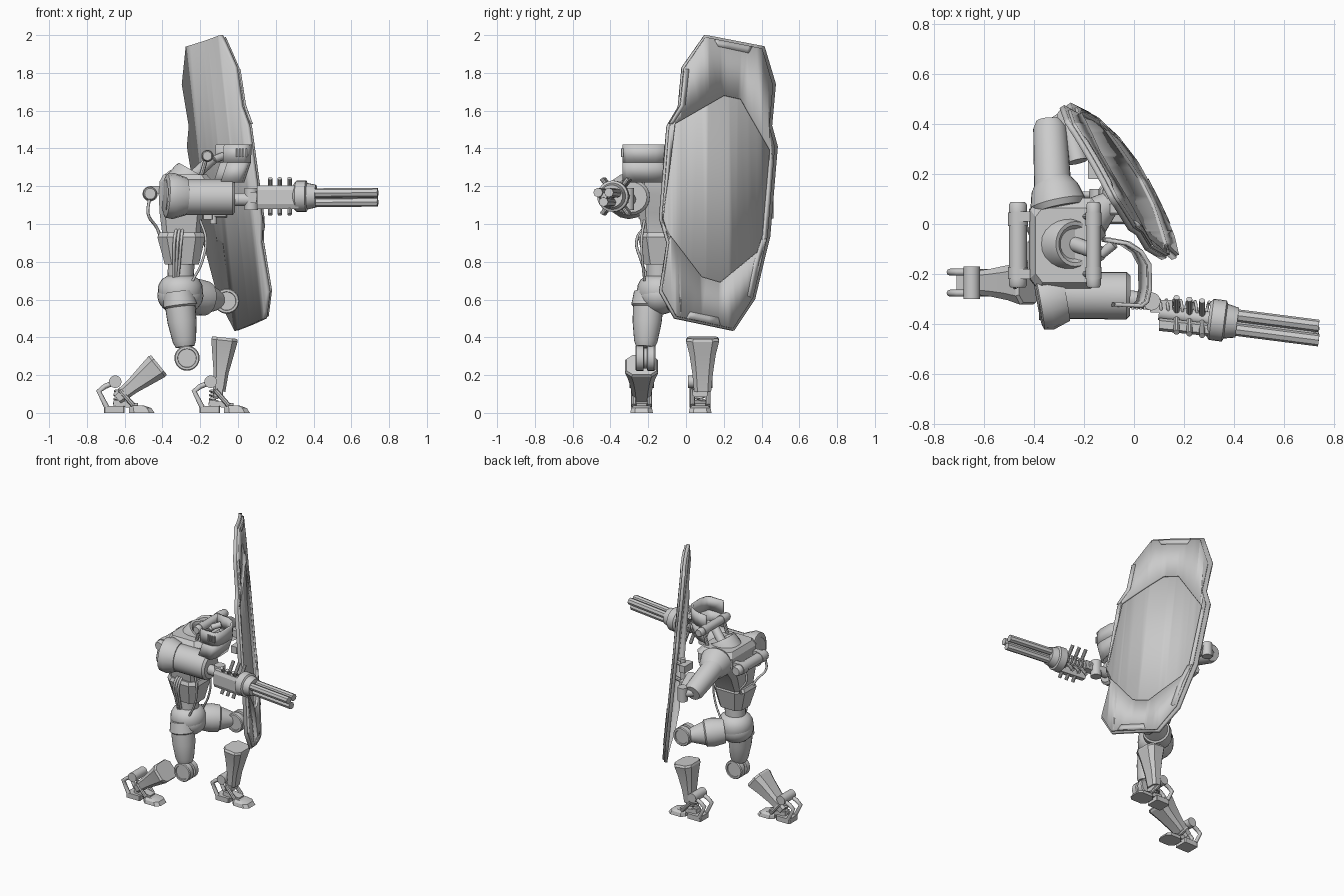
import bpy, bmesh, math
from mathutils import Vector, Matrix

if "Cube" in bpy.data.objects:
    bpy.data.objects.remove(bpy.data.objects["Cube"])

grey = bpy.data.materials.new("plain grey")
grey.use_nodes = True
COLOUR = (0.6, 0.6, 0.6, 1)
grey.diffuse_color = COLOUR
grey.node_tree.nodes["Principled BSDF"].inputs["Base Color"].default_value = COLOUR


def finish(name, bm, angle=35):
    bmesh.ops.recalc_face_normals(bm, faces=bm.faces)
    me = bpy.data.meshes.new(name)
    bm.to_mesh(me)
    bm.free()
    me.materials.append(grey)
    ob = bpy.data.objects.new(name, me)
    bpy.context.collection.objects.link(ob)
    bpy.ops.object.select_all(action="DESELECT")
    ob.select_set(True)
    bpy.context.view_layer.objects.active = ob
    bpy.ops.object.shade_smooth_by_angle(angle=math.radians(angle))
    return ob


def skin(bm, rings):
    n = len(rings[0])
    for lo, hi in zip(rings, rings[1:]):
        for k in range(n):
            bm.faces.new((lo[k], lo[(k + 1) % n], hi[(k + 1) % n], hi[k]))
    bm.faces.new(rings[0])
    bm.faces.new(rings[-1])


def turned(name, a, b, profile, n=24):
    """Round part along a-b; profile holds (fraction, radius)."""
    a, b = Vector(a), Vector(b)
    rot = (b - a).to_track_quat("Z", "Y")
    bm = bmesh.new()
    skin(bm, [[bm.verts.new(a.lerp(b, t) + rot @ Vector(
        (r * math.cos(k * math.tau / n), r * math.sin(k * math.tau / n), 0))) for k in range(n)] for t, r in profile])
    return finish(name, bm)


def rod(name, a, b, r1, r2=None, n=20):
    return turned(name, a, b, [(0, r1), (1, r1 if r2 is None else r2)], n)


def loft(name, rings, origin=(0, 0, 0), tilt=0, cut=0.6):
    """Chamfered-box rings (x, y, z, half x, half y)."""
    bm = bmesh.new()
    shape = [(1, -cut), (1, cut), (cut, 1), (-cut, 1), (-1, cut), (-1, -cut), (-cut, -1), (cut, -1)]
    skin(bm, [[bm.verts.new((x + hx * u, y + hy * v, z)) for u, v in shape] for x, y, z, hx, hy in rings])
    bm.transform(Matrix.Translation(origin) @ Matrix.Rotation(math.radians(tilt), 4, "Y"))
    return finish(name, bm, 20)


def box(name, c, size, tilt=0):
    x, y, z = (s / 2 for s in size)
    return loft(name, [(0, 0, -z, x, y), (0, 0, z, x, y)], c, tilt, 0.9)


def ball(name, c, size):
    bm = bmesh.new()
    bmesh.ops.create_uvsphere(bm, u_segments=24, v_segments=14, radius=1)
    bm.transform(Matrix.Translation(c) @ Matrix.Diagonal((*size, 1)))
    return finish(name, bm)


def hose(name, pts, r, smooth=True):
    cu = bpy.data.curves.new(name, "CURVE")
    cu.dimensions, cu.bevel_depth, cu.bevel_resolution = "3D", r, 2
    cu.resolution_u, cu.use_fill_caps = 6, True
    sp = cu.splines.new("BEZIER" if smooth else "POLY")
    points = sp.bezier_points if smooth else sp.points
    points.add(len(pts) - 1)
    for p, co in zip(points, pts):
        if smooth:
            p.co, p.handle_left_type, p.handle_right_type = co, "AUTO", "AUTO"
        else:
            p.co = (*co, 1)
    cu.materials.append(grey)
    ob = bpy.data.objects.new(name, cu)
    bpy.context.collection.objects.link(ob)
    bpy.ops.object.select_all(action="DESELECT")
    ob.select_set(True)
    bpy.context.view_layer.objects.active = ob
    bpy.ops.object.convert(target="MESH")


def spring(name, a, b, r, turns, wire=0.006):
    a, b = Vector(a), Vector(b)
    rot = (b - a).to_track_quat("Z", "Y")
    steps = turns * 10
    hose(name, [a.lerp(b, i / steps) + rot @ Vector(
        (r * math.cos(i * math.tau / 10), r * math.sin(i * math.tau / 10), 0)) for i in range(steps + 1)], wire, False)


# Shield: curved plates cut into upright strips from flat outlines
def plate(name, loops, offset, thick):
    bm = bmesh.new()
    edges = []
    for loop in loops:
        vs = [bm.verts.new((0, y, z)) for y, z in loop]
        edges += [bm.edges.new((vs[i - 1], vs[i])) for i in range(len(vs))]
    bmesh.ops.triangle_fill(bm, edges=edges, use_beauty=True, normal=(1, 0, 0))
    corners = {round(y, 4) for loop in loops for y, z in loop}
    for cut in sorted(corners | {-0.08 + 0.05 * k for k in range(12)}):
        bmesh.ops.bisect_plane(bm, geom=bm.verts[:] + bm.edges[:] + bm.faces[:], dist=1e-4,
                               plane_co=(0, cut, 0), plane_no=(0, 1, 0))
    slanted = [e for e in bm.edges if len(e.link_faces) == 2 and abs(e.verts[0].co.y - e.verts[1].co.y) > 5e-4]
    bmesh.ops.dissolve_edges(bm, edges=slanted, use_verts=False)
    spare = [v for v in bm.verts if len(v.link_edges) == 2 and len(v.link_faces) == 2]
    bmesh.ops.dissolve_verts(bm, verts=spare)
    for v in bm.verts:
        y, z = v.co.y, v.co.z
        v.co.x = 0.19 - 0.463 * y - 0.265 * y * y - 0.104 * z + offset
    ob = finish(name, bm)
    mod = ob.modifiers.new("thickness", "SOLIDIFY")
    mod.thickness, mod.offset = thick, 0


outline = [(0.1, 2), (0.41, 1.94), (0.47, 1.74), (0.45, 1.52), (0.48, 1.41), (0.44, 0.93), (0.41, 0.81),
           (0.36, 0.6), (0.25, 0.435), (-0.06, 0.5), (-0.14, 0.64), (-0.1, 0.9), (-0.14, 1.03),
           (-0.1, 1.52), (-0.04, 1.62), (-0.02, 1.83)]
window = [(0.2, 1.68), (0.29, 1.66), (0.445, 1.39), (0.4, 0.87), (0.18, 0.69), (0.08, 0.72),
          (-0.125, 0.99), (-0.06, 1.53)]
frame = [(0.17 + (y - 0.17) * 0.955, 1.22 + (z - 1.22) * 0.985) for y, z in outline]
plate("shield_base", [outline], -0.022, 0.022)
plate("shield_frame", [frame, window], -0.004, 0.016)
plate("shield_top_tab", [[(0.15, 1.975), (0.17, 1.94), (0.33, 1.905), (0.35, 1.94)]], 0.004, 0.009)
plate("shield_bottom_tab", [[(0.0, 0.5), (0.02, 0.535), (0.17, 0.505), (0.18, 0.465)]], 0.004, 0.009)
plate("shield_upper_strip", [[(-0.01, 1.82), (0.015, 1.82), (-0.005, 1.63), (-0.07, 1.53), (-0.09, 1.53), (-0.03, 1.63)]], 0.004, 0.009)
plate("shield_lower_strip", [[(0.425, 0.92), (0.4, 0.92), (0.36, 0.8), (0.325, 0.62), (0.345, 0.61), (0.385, 0.8)]], 0.004, 0.009)

# Feet and shins: same parts at two places
for side, fx, fy in (("left", 0, 0.075), ("right", -0.505, -0.235)):
    box(side + "_heel", (fx - 0.15, fy, 0.018), (0.11, 0.1, 0.036))
    loft(side + "_toe", [(0, 0, 0, 0.068, 0.06), (-0.008, 0, 0.025, 0.06, 0.055), (-0.025, 0, 0.04, 0.035, 0.04)],
         (fx - 0.005, fy, 0))
    box(side + "_instep", (fx - 0.09, fy, 0.045), (0.13, 0.06, 0.03), 8)
    box(side + "_ankle_block", (fx - 0.105, fy, 0.105), (0.05, 0.08, 0.04))
    spring(side + "_ankle_spring", (fx - 0.13, fy, 0.045), (fx - 0.125, fy, 0.13), 0.022, 4)
    rod(side + "_ankle", (fx - 0.145, fy - 0.065, 0.165), (fx - 0.145, fy + 0.065, 0.165), 0.033)
    for s in (-0.042, 0.042):
        rod(side + "_foot_strut", (fx - 0.05, fy + s, 0.04), (fx - 0.12, fy + s, 0.12), 0.013, n=8)
        hose(side + "_heel_strut", [(fx - 0.19, fy + s, 0.03), (fx - 0.232, fy + s, 0.115),
                                    (fx - 0.2, fy + s, 0.14), (fx - 0.14, fy + s, 0.165)], 0.014, False)
shin = [(0, 0, 0, 0.033, 0.045), (0, 0, 0.1, 0.04, 0.055), (0, 0, 0.2, 0.058, 0.07),
        (0, 0, 0.27, 0.07, 0.088), (0, 0, 0.285, 0.066, 0.08)]
loft("left_shin", shin, (-0.1, 0.088, 0.115), 6)
loft("right_shin", shin, (-0.64, -0.235, 0.075), 51)

# Thighs, knees and pelvis
ball("pelvis", (-0.305, -0.14, 0.62), (0.122, 0.115, 0.1))
turned("pelvis_belt", (-0.305, -0.14, 0.6), (-0.305, -0.14, 0.725), [(0, 0.11), (0.3, 0.12), (0.6, 0.117), (0.85, 0.1), (1, 0.07)])
turned("right_thigh", (-0.315, -0.195, 0.64), (-0.28, -0.215, 0.35),
       [(0, 0.08), (0.25, 0.09), (0.28, 0.08), (0.55, 0.077), (0.9, 0.062), (1, 0.05)])
turned("left_thigh", (-0.27, -0.06, 0.62), (-0.075, 0.105, 0.592),
       [(0, 0.085), (0.3, 0.097), (0.5, 0.092), (0.53, 0.08), (0.8, 0.056), (1, 0.036)])
for side, c in (("right", (-0.27, -0.215, 0.29)), ("left", (-0.06, 0.09, 0.592))):
    a, b = Vector(c) - Vector((0, 0.053, 0)), Vector(c) + Vector((0, 0.053, 0))
    half = [(0.06, 0.044), (0.06, 0.048), (0, 0.05), (0, 0.062), (0.06, 0.067), (0.4, 0.067), (0.42, 0.055)]
    turned(side + "_knee", a, b, half + [(1 - t, r) for t, r in reversed(half)])

# Torso
rod("waist", (-0.305, -0.14, 0.69), (-0.3, -0.14, 0.8), 0.07)
loft("abdomen", [(-0.297, -0.14, 0.785, 0.09, 0.08), (-0.3, -0.14, 0.93, 0.127, 0.115), (-0.3, -0.14, 0.955, 0.115, 0.105)])
loft("chest", [(-0.3, -0.13, 0.94, 0.1, 0.1), (-0.3, -0.11, 1.06, 0.115, 0.14), (-0.28, -0.08, 1.16, 0.14, 0.185),
               (-0.275, -0.08, 1.225, 0.14, 0.185), (-0.28, -0.085, 1.262, 0.115, 0.15)], cut=0.75)
turned("neck_ring", (-0.275, -0.08, 1.21), (-0.235, -0.08, 1.28), [(0, 0.11), (0.7, 0.1), (1, 0.09), (0.98, 0.075), (0.8, 0.06)])
rod("neck", (-0.24, -0.08, 1.25), (-0.13, -0.12, 1.35), 0.03)
for name, x, z, r in (("back_canister", -0.465, 1.16, 0.036), ("neck_canister", -0.162, 1.36, 0.029)):
    turned(name, (x, -0.255, z), (x, 0.088, z), [(0, r * 0.8), (0.03, r), (0.1, r), (0.1, r * 1.12), (0.24, r * 1.12),
           (0.24, r), (0.72, r), (0.72, r * 1.12), (0.88, r * 1.12), (0.88, r), (0.97, r), (1, r * 0.8)])
for s in (-0.2, 0.03):
    box("canister_bracket", (-0.42, s, 1.18), (0.09, 0.04, 0.04))
    rod("neck_canister_post", (-0.2, s, 1.24), (-0.165, s, 1.36), 0.012, n=8)
    hose("back_hose", [(-0.47, s - 0.05, 1.13), (-0.475, s - 0.05, 1.05), (-0.43, s * 0.8 - 0.04, 0.98), (-0.4, s * 0.4 - 0.1, 0.9)], 0.008)
for k in range(3):
    hose("abdomen_hose", [(-0.29 - 0.015 * k, -0.2, 1.0), (-0.3 - 0.018 * k, -0.26, 0.92),
                          (-0.31 - 0.015 * k, -0.235, 0.8), (-0.32 - 0.01 * k, -0.2, 0.7)], 0.008)
for y in (-0.22, -0.06):
    hose("front_hose", [(-0.2, y, 1.02), (-0.17, y - 0.015, 0.92), (-0.19, y - 0.01, 0.8), (-0.24, y, 0.7)], 0.007)


# Head: open visor and jaw bands
def band(name, z0, z1, lean, path):
    bm = bmesh.new()
    lo = [bm.verts.new((x, y, z0)) for x, y in path]
    hi = [bm.verts.new((x + lean, y, z1)) for x, y in path]
    for k in range(len(path) - 1):
        bm.faces.new((lo[k], lo[k + 1], hi[k + 1], hi[k]))
    finish(name, bm).modifiers.new("thickness", "SOLIDIFY").thickness = 0.016


visor = [(-0.12, -0.055), (-0.03, -0.07), (0.03, -0.105), (0.065, -0.16), (0.068, -0.26), (0.055, -0.315),
         (0.03, -0.335), (-0.08, -0.33)]
band("visor", 1.325, 1.42, 0.005, visor)
band("jaw", 1.22, 1.325, 0.035, [(x * 0.85 - 0.025, y) for x, y in visor])
for k in range(4):
    box("visor_vent", (-0.005 + 0.016 * k, -0.337, 1.378), (0.009, 0.012, 0.045))
rod("head_joint", (-0.13, -0.12, 1.34), (-0.08, -0.08, 1.36), 0.02)

# Right arm with rotary gun
turned("right_upper_arm", (-0.38, -0.285, 1.142), (-0.015, -0.287, 1.142),
       [(0, 0.1), (0.25, 0.095), (0.96, 0.095), (1, 0.08)])
turned("right_shoulder_pad", (-0.385, -0.31, 1.15), (-0.275, -0.29, 1.145), [(0, 0.1), (0.05, 0.116), (0.4, 0.122), (1, 0.1)], 16)
rod("right_arm_pin", (-0.02, -0.3, 1.13), (0.07, -0.31, 1.13), 0.035)
rod("right_elbow", (0.07, -0.31, 1.075), (0.07, -0.31, 1.19), 0.036)
box("elbow_link", (0.11, -0.33, 1.14), (0.09, 0.05, 0.06))
start, tip = Vector((0.1, -0.355, 1.145)), Vector((0.74, -0.437, 1.15))
rod("forearm_core", start, start.lerp(tip, 0.35), 0.03)
loft("forearm_shell", [(0, -0.402, 0.1, 0.062, 0.026), (0, -0.425, 0.32, 0.062, 0.026)], (0, 0, 1.142), 90)
turned("gun_cuff", start.lerp(tip, 0.31), start.lerp(tip, 0.49), [(0, 0.07), (0.1, 0.083), (0.55, 0.083), (0.6, 0.07), (1, 0.06)])
rod("barrel_core", start.lerp(tip, 0.42), start.lerp(tip, 0.97), 0.018, n=12)
for k in range(3):
    a = math.radians(270 + 120 * k)
    out = Vector((0, math.cos(a), math.sin(a))) * 0.033
    rod("gun_barrel", start.lerp(tip, 0.42) + out, tip + out, 0.025, n=8)
for t in (0.11, 0.19, 0.27):
    c = start.lerp(tip, t)
    for u in (-1, 1):
        for v in (-1, 1):
            rod("forearm_pin", c, c + Vector((0, u * 0.07, v * 0.095)), 0.012, n=10)
spring("forearm_spring", (0.1, -0.33, 1.145), (0.3, -0.34, 1.145), 0.028, 7)

# Left arm and shield mount
turned("left_shoulder", (-0.3, 0.06, 1.19), (-0.325, 0.18, 1.17), [(0, 0.1), (0.2, 0.112), (0.7, 0.095), (1, 0.07)])
turned("left_upper_arm", (-0.325, 0.14, 1.18), (-0.338, 0.41, 1.09), [(0, 0.075), (0.9, 0.067), (1, 0.055)])
rod("left_elbow", (-0.275, 0.43, 1.03), (-0.275, 0.43, 1.13), 0.034)
rod("left_arm_pin", (-0.33, 0.39, 1.09), (-0.27, 0.43, 1.08), 0.03)
rod("left_forearm", (-0.265, 0.42, 1.08), (-0.225, 0.25, 1.12), 0.036, 0.042)
for z in (1.05, 1.17):
    box("shield_mount", (-0.16, 0.23, z), (0.05, 0.1, 0.05))
    rod("shield_strut", (-0.17, 0.23, z), (-0.06, 0.2, z), 0.016, n=10)
rod("shield_grip", (-0.13, 0.22, 1.0), (-0.13, 0.22, 1.22), 0.018, n=12)
